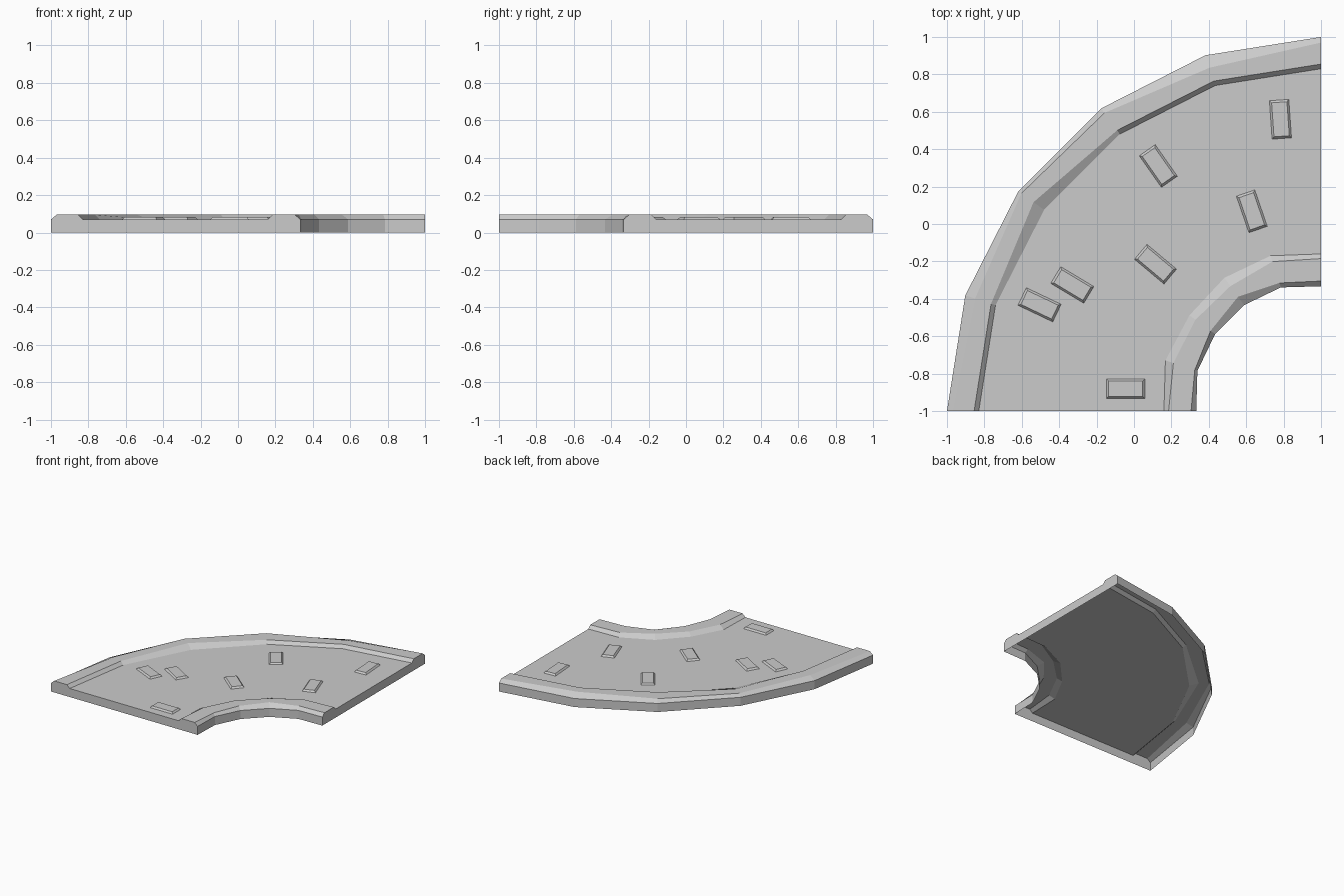
import bpy, bmesh, math

if "Cube" in bpy.data.objects:
    bpy.data.objects.remove(bpy.data.objects["Cube"])

CENTRE = (1.0, -1.0)   # centre of the bend
ROAD, KERB = 0.07, 0.095
STEPS = 5

# Cross-section from outer wall to inner wall: height, then radius at each 18 degree step
PROFILE = [
    (0.0,  [2.0] * 6),
    (ROAD, [2.0] * 6),
    (KERB, [1.97, 1.945, 1.98, 1.97, 1.93, 1.97]),
    (KERB, [1.855, 1.855, 1.90, 1.855, 1.855, 1.855]),
    (ROAD, [1.83] * 6),
    (ROAD, [0.84, 0.875, 0.87, 0.88, 0.873, 0.84]),
    (KERB, [0.815, 0.83, 0.83, 0.825, 0.84, 0.815]),
    (KERB, [0.695, 0.71, 0.73, 0.755, 0.72, 0.695]),
    (ROAD, [0.667, 0.695, 0.70, 0.70, 0.695, 0.667]),
    (0.0,  [0.667, 0.695, 0.70, 0.70, 0.695, 0.667]),
]


def finish(bm, name):
    bmesh.ops.recalc_face_normals(bm, faces=bm.faces)
    mesh = bpy.data.meshes.new(name)
    bm.to_mesh(mesh)
    bm.free()
    obj = bpy.data.objects.new(name, mesh)
    bpy.context.collection.objects.link(obj)
    return obj


# Curved road shell with kerbs, closed ends and open underside
bm = bmesh.new()
rows = []
for i in range(STEPS + 1):
    a = math.radians(180 - 90 * i / STEPS)
    rows.append([bm.verts.new((CENTRE[0] + r[i] * math.cos(a),
                               CENTRE[1] + r[i] * math.sin(a), z))
                 for z, r in PROFILE])
for p, q in zip(rows, rows[1:]):
    for j in range(len(PROFILE) - 1):
        bm.faces.new((p[j], p[j + 1], q[j + 1], q[j]))
bm.faces.new(rows[0])
bm.faces.new(rows[-1][::-1])
finish(bm, "curved_road")


# Raised paving stones with tapered sides
def stone(index, x, y, degrees):
    bm = bmesh.new()
    a = math.radians(degrees)
    rings = []
    for z, hx, hy in ((ROAD, 0.103, 0.052), (0.083, 0.091, 0.041)):
        ring = []
        for sx, sy in ((-1, -1), (1, -1), (1, 1), (-1, 1)):
            u, v = sx * hx, sy * hy
            ring.append(bm.verts.new((x + u * math.cos(a) - v * math.sin(a),
                                      y + u * math.sin(a) + v * math.cos(a), z)))
        rings.append(ring)
    low, top = rings
    for k in range(4):
        n = (k + 1) % 4
        bm.faces.new((low[k], low[n], top[n], top[k]))
    bm.faces.new(top)
    finish(bm, f"paving_stone_{index}")


STONES = [(0.783, 0.56, 94), (0.13, 0.31, -55), (0.63, 0.068, -71),
          (0.115, -0.215, -40), (-0.33, -0.326, -31),
          (-0.505, -0.432, -25.5), (-0.045, -0.88, 0)]
for i, (x, y, deg) in enumerate(STONES, 1):
    stone(i, x, y, deg)
